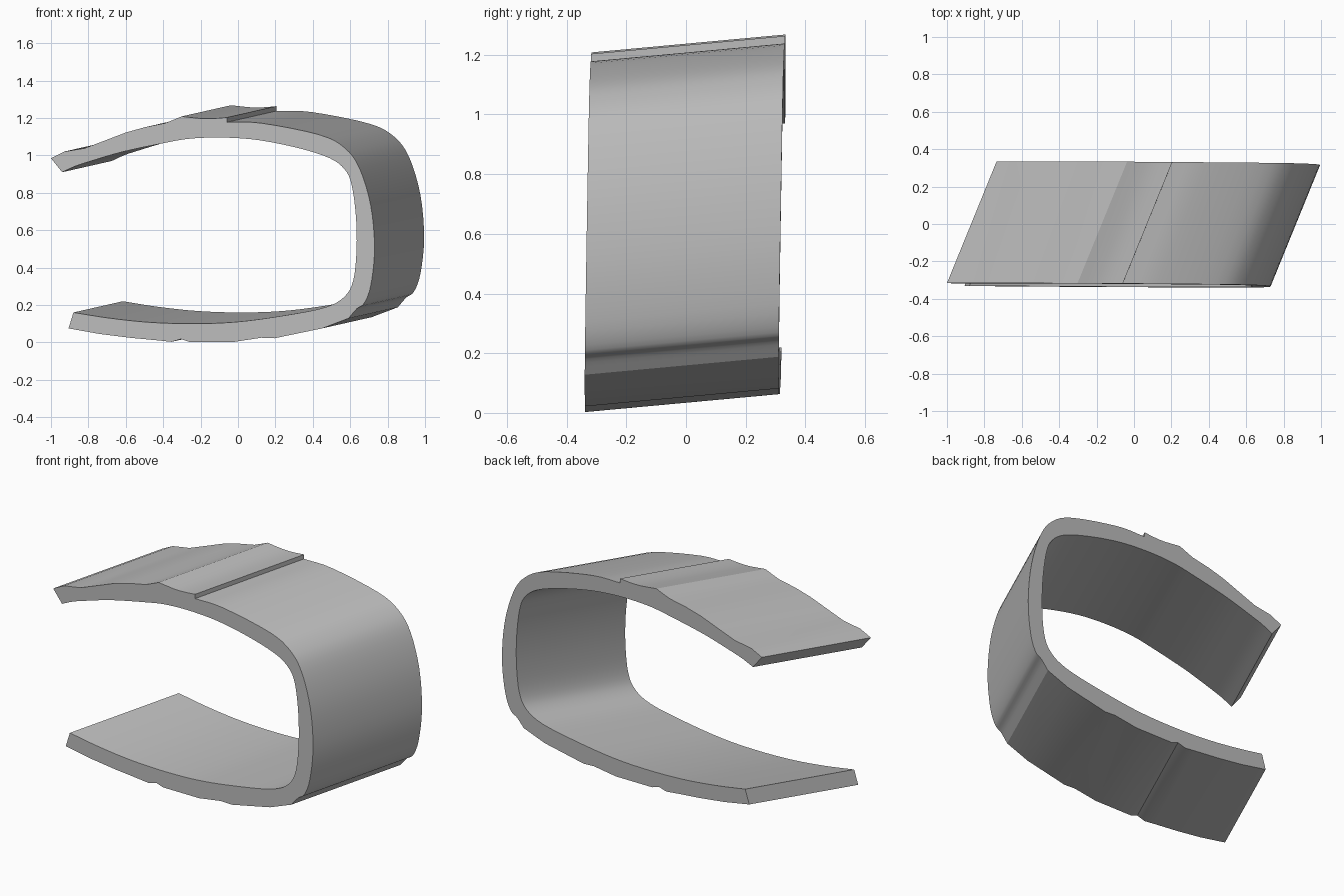
import bpy, bmesh, math
from mathutils import Vector

if "Cube" in bpy.data.objects:
    bpy.data.objects.remove(bpy.data.objects["Cube"])

# Sections of the cuff outline (x, z), each smooth within and sharp where it meets the next
TOP_ARM = [(-.06, 1.203), (-.13, 1.197), (-.2, 1.197), (-.302, 1.208)]
TOP_TIP = [(-.302, 1.208), (-.35, 1.188), (-.39, 1.172), (-.5, 1.15), (-.6, 1.122),
           (-.71, 1.08), (-.82, 1.038), (-.93, 1.02), (-1.0, .985)]
INNER = [(-.94, .91), (-.875, .94), (-.8, .965), (-.62, 1.018), (-.4, 1.065), (-.25, 1.09),
         (-.07, 1.095), (.12, 1.08), (.33, 1.037), (.49, .985), (.57, .925), (.607, .845),
         (.63, .68), (.634, .5), (.617, .335), (.57, .245), (.465, .187), (.25, .144),
         (0, .11), (-.23, .1), (-.47, .107), (-.69, .13), (-.88, .16)]
BOTTOM = [(-.906, .075), (-.74, .045), (-.58, .025), (-.42, .01), (-.355, .003),
          (-.305, .018), (-.26, .003), (-.02, .003), (.125, .025), (.195, .022),
          (.45, .075), (.59, .128)]
BACK = [(.59, .128), (.635, .18), (.675, .21), (.71, .305), (.73, .5), (.71, .73), (.65, .93),
        (.57, 1.04), (.435, 1.11), (.125, 1.172), (-.06, 1.177)]


def smooth_run(points, steps):
    """Catmull-Rom curve through the points."""
    p = [Vector(q) for q in points]
    p = [2 * p[0] - p[1]] + p + [2 * p[-1] - p[-2]]
    out = []
    for i in range(1, len(p) - 2):
        a, b, c, d = p[i - 1:i + 3]
        for k in range(steps):
            t = k / steps
            out.append(.5 * (2 * b + (c - a) * t + (2 * a - 5 * b + 4 * c - d) * t * t
                             + (3 * b - a - 3 * c + d) * t ** 3))
    return out + [p[-2]]


outline = []
for run, steps in ((TOP_ARM, 2), (TOP_TIP, 1), (INNER, 4), (BOTTOM, 1), (BACK, 4)):
    for q in smooth_run(run, steps):
        if not outline or (q - outline[-1]).length > 1e-4:
            outline.append(q)

# Slanted band: the outline swept along a leaning direction
SWEEP = Vector((.265, .65, .06))
bm = bmesh.new()
front = [bm.verts.new((q.x, -.338 - .006 * q.x + .016 * q.y, q.y)) for q in outline]
back = [bm.verts.new(v.co + SWEEP) for v in front]
n = len(front)
for i in range(n):
    j = (i + 1) % n
    bm.faces.new((front[i], front[j], back[j], back[i]))
bm.faces.new(front[::-1])
bm.faces.new(back)
bmesh.ops.recalc_face_normals(bm, faces=bm.faces)
mesh = bpy.data.meshes.new("cuff_band")
bm.to_mesh(mesh)
bm.free()

band = bpy.data.objects.new("cuff_band", mesh)
bpy.context.collection.objects.link(band)
grey = bpy.data.materials.new("plain grey")
grey.diffuse_color = (.5, .5, .5, 1)
grey.use_nodes = True
grey.node_tree.nodes["Principled BSDF"].inputs["Base Color"].default_value = grey.diffuse_color
mesh.materials.append(grey)

bpy.context.view_layer.objects.active = band
band.select_set(True)
bpy.ops.object.shade_smooth_by_angle(angle=math.radians(30))
